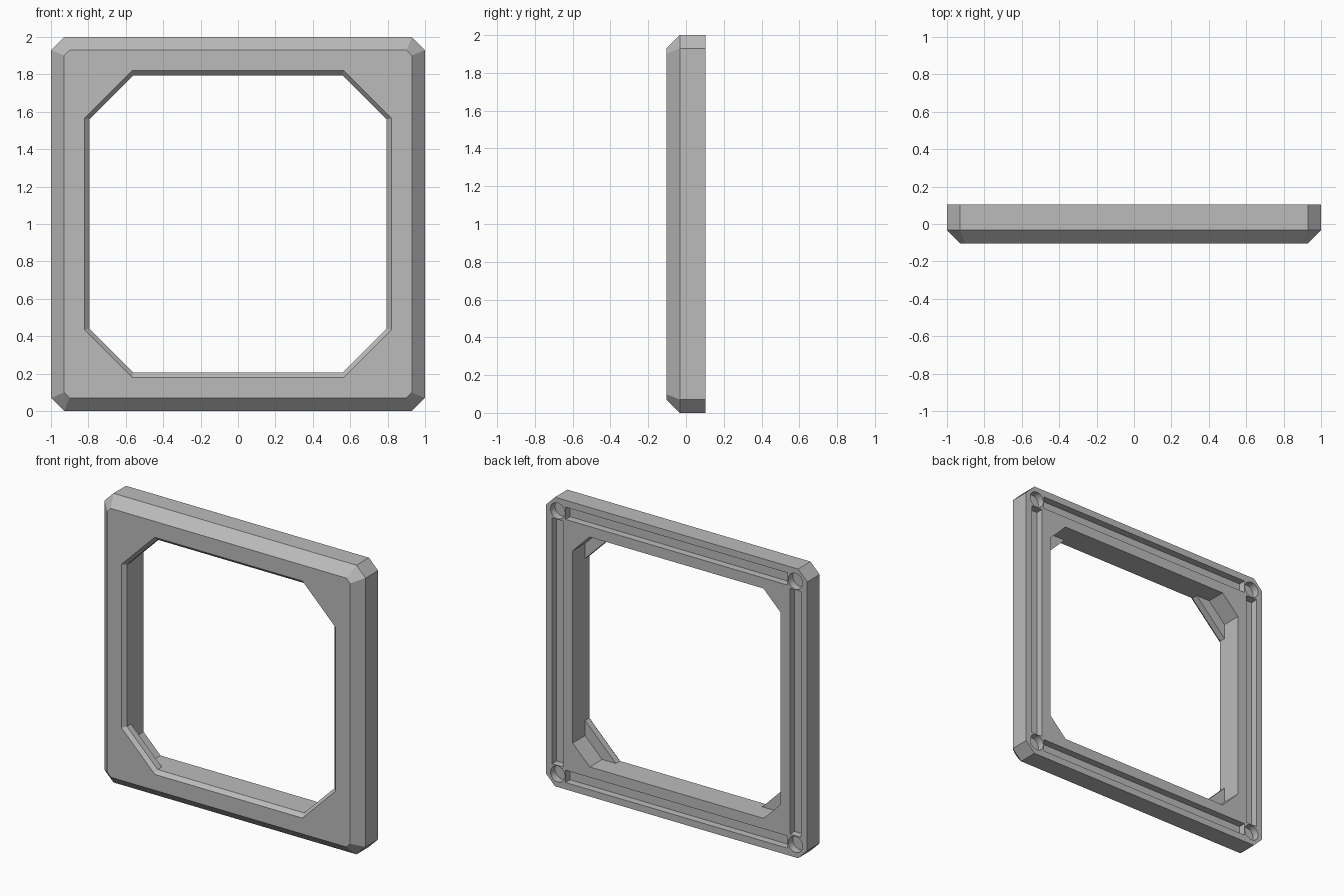
import bpy, bmesh, math
from mathutils import Matrix, Vector

if "Cube" in bpy.data.objects:
    bpy.data.objects.remove(bpy.data.objects["Cube"])

BACK, SHOULDER, FRONT = 0.103, -0.033, -0.103   # depth stations along y
GROOVE_AT, GROOVE_W, GROOVE_L, DEPTH = 0.91, 0.085, 1.70, 0.05
HOLE_R = 0.055

grey = bpy.data.materials.new("mid grey")
grey.use_nodes = True
colour = (0.5, 0.5, 0.5, 1)
grey.diffuse_color = colour
grey.node_tree.nodes["Principled BSDF"].inputs["Base Color"].default_value = colour


def make_object(name, bm):
    bmesh.ops.recalc_face_normals(bm, faces=bm.faces)
    mesh = bpy.data.meshes.new(name)
    bm.to_mesh(mesh)
    bm.free()
    mesh.materials.append(grey)
    ob = bpy.data.objects.new(name, mesh)
    bpy.context.collection.objects.link(ob)
    return ob


def octagon(bm, half, cut, y):
    """Ring of a square with clipped corners; odd-to-even edges are straight sides."""
    ring = []
    for i in range(4):
        turn = Matrix.Rotation(i * math.pi / 2, 3, 'Y')
        for x, z in ((half - cut, half), (half, half - cut)):
            ring.append(bm.verts.new(turn @ Vector((x, y, z)) + Vector((0, 0, 1))))
    return ring


# Frame: loft rings round the section, from outer back to inner back
bm = bmesh.new()
section = [(1.0, 0.07, BACK), (1.0, 0.07, SHOULDER), (0.93, 0.029, FRONT),
           (0.82, 0.255, FRONT), (0.795, 0.235, FRONT + 0.025),
           (0.795, 0.235, SHOULDER), (0.795, 0.13, SHOULDER), (0.795, 0.13, BACK)]
rings = [octagon(bm, *s) for s in section]
for a, b in zip(rings, rings[1:] + rings[:1]):
    for i in range(8):
        j = (i + 1) % 8
        bm.faces.new((a[i], a[j], b[j], b[i]))

# Join the flat inner walls across the corner ledges
seams = [bm.edges.get((r[i], r[(i + 1) % 8])) for r in rings[5:7] for i in (1, 3, 5, 7)]
bmesh.ops.dissolve_edges(bm, edges=seams, use_verts=False)
frame = make_object("frame", bm)

# Cutters: a groove along each side and a round socket at each corner of the back
bm = bmesh.new()
for i in range(4):
    place = Matrix.Translation((0, BACK, 1)) @ Matrix.Rotation(i * math.pi / 2, 4, 'Y')
    groove = place @ Matrix.Translation((0, 0, GROOVE_AT))
    bmesh.ops.create_cube(bm, size=1,
                          matrix=groove @ Matrix.Diagonal((GROOVE_L, 2 * DEPTH, GROOVE_W, 1)))
    socket = place @ Matrix.Translation((GROOVE_AT, 0, GROOVE_AT))
    bmesh.ops.create_cone(bm, cap_ends=True, segments=32, radius1=HOLE_R, radius2=HOLE_R,
                          depth=2 * DEPTH, matrix=socket @ Matrix.Rotation(math.pi / 2, 4, 'X'))
cutter = make_object("back_recess_cutter", bm)
cutter.hide_render = True

recess = frame.modifiers.new("back recesses", 'BOOLEAN')
recess.operation = 'DIFFERENCE'
recess.solver = 'EXACT'
recess.object = cutter
bpy.ops.object.select_all(action='DESELECT')
frame.select_set(True)
bpy.context.view_layer.objects.active = frame
bpy.ops.object.modifier_apply(modifier=recess.name)
bpy.data.objects.remove(cutter)
bpy.ops.object.shade_smooth_by_angle(angle=math.radians(25))
